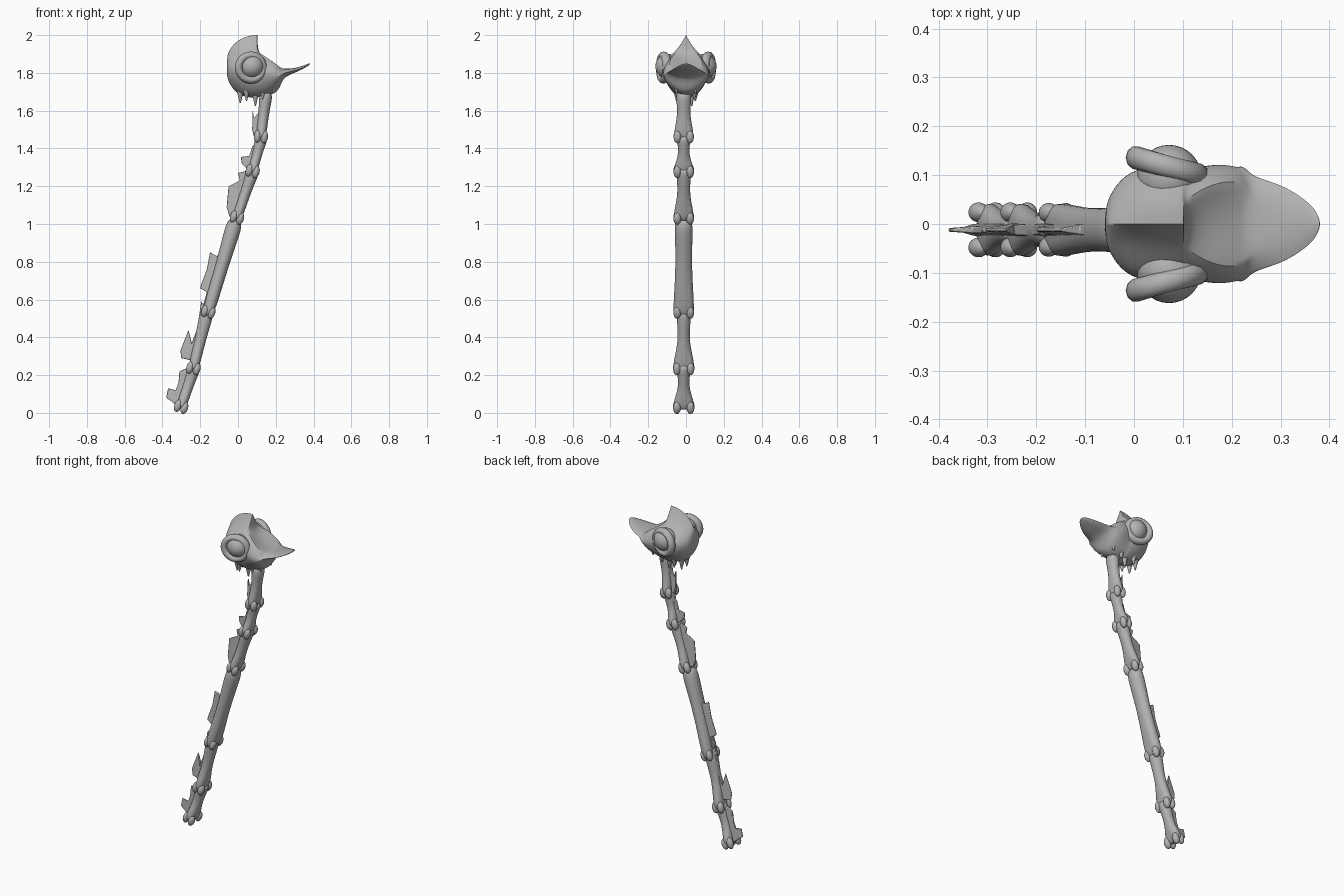
import bpy, bmesh, math
from mathutils import Vector, Matrix

if "Cube" in bpy.data.objects:
    bpy.data.objects.remove(bpy.data.objects["Cube"])

bone = bpy.data.materials.new("grey bone")
bone.diffuse_color = (0.45, 0.45, 0.45, 1)
bone.use_nodes = True
bone.node_tree.nodes["Principled BSDF"].inputs["Base Color"].default_value = bone.diffuse_color
YC = -0.012  # the neck sits slightly off the centre plane


def finish(bm, name, level=0, angle=50):
    bmesh.ops.recalc_face_normals(bm, faces=bm.faces[:])
    me = bpy.data.meshes.new(name)
    bm.to_mesh(me)
    bm.free()
    me.materials.append(bone)
    ob = bpy.data.objects.new(name, me)
    bpy.context.collection.objects.link(ob)
    if level:
        mod = ob.modifiers.new("smooth", 'SUBSURF')
        mod.levels = mod.render_levels = level
    bpy.ops.object.select_all(action='DESELECT')
    bpy.context.view_layer.objects.active = ob
    ob.select_set(True)
    bpy.ops.object.shade_smooth_by_angle(angle=math.radians(angle))
    return ob


def loft(bm, rings, caps=True):
    vs = [[bm.verts.new(p) for p in r] for r in rings]
    n = len(vs[0])
    for a, b in zip(vs, vs[1:]):
        for i in range(n):
            bm.faces.new((a[i], a[(i + 1) % n], b[(i + 1) % n], b[i]))
    if caps:
        bm.faces.new(vs[0])
        bm.faces.new(vs[-1])
    return vs


def blob(bm, centre, size, tilt=0.0):
    m = Matrix.Translation(centre) @ Matrix.Rotation(tilt, 4, 'Y') @ Matrix.Diagonal((*size, 1))
    bmesh.ops.create_uvsphere(bm, u_segments=16, v_segments=10, radius=1, matrix=m)


# Skull, crest and beak: x, ridge z, brow (y, z), cheek (y, z), jaw (y, z), underside z
sections = [
    (-.060, 1.885, .020, 1.86, .035, 1.82, .020, 1.79, 1.78),
    (-.047, 1.92, .030, 1.88, .080, 1.82, .050, 1.76, 1.74),
    (-.010, 1.968, .035, 1.90, .135, 1.83, .080, 1.73, 1.67),
    (.050, 1.997, .040, 1.92, .140, 1.84, .095, 1.71, 1.65),
    (.102, 2.00, .040, 1.93, .135, 1.85, .095, 1.70, 1.65),
    (.106, 1.90, .050, 1.91, .130, 1.85, .090, 1.70, 1.66),
    (.160, 1.85, .085, 1.88, .145, 1.79, .075, 1.70, 1.67),
    (.218, 1.825, .090, 1.835, .140, 1.78, .065, 1.72, 1.69),
    (.235, 1.82, .070, 1.822, .098, 1.80, .060, 1.78, 1.775),
    (.300, 1.825, .050, 1.82, .085, 1.81, .050, 1.80, 1.80),
    (.360, 1.845, .025, 1.842, .045, 1.835, .025, 1.828, 1.828),
    (.382, 1.853, .008, 1.852, .014, 1.850, .008, 1.846, 1.846),
]
bm = bmesh.new()
crease = bm.edges.layers.float.new("crease_edge")
vcrease = bm.verts.layers.float.new("crease_vert")
rings = []
for x, t, y1, z1, y2, z2, y3, z3, b in sections:
    half = [(y1, z1), (y2, z2), (y3, z3)]
    rings.append([(x, 0, t)] + [(x, y, z) for y, z in half] + [(x, 0, b)]
                 + [(x, -y, z) for y, z in reversed(half)])
vs = loft(bm, rings)
vs[4][0][vcrease] = 1.0
for i in range(4):                      # sharp crest ridge
    bm.edges.get((vs[i][0], vs[i + 1][0]))[crease] = 1.0
for j in (1, 7):                        # sharp crest front and face rim
    bm.edges.get((vs[4][0], vs[4][j]))[crease] = 0.9
    for i in range(4, 8):
        bm.edges.get((vs[i][j], vs[i + 1][j]))[crease] = 0.6
for i in range(7, 11):                  # thin beak edge
    for j in (2, 6):
        bm.edges.get((vs[i][j], vs[i + 1][j]))[crease] = 0.8
finish(bm, "skull", 3)

# Eyes, eye sockets and lower skull spikes on both sides
for side, s in (("left", 1), ("right", -1)):
    bm = bmesh.new()
    bmesh.ops.create_uvsphere(bm, u_segments=32, v_segments=20, radius=.066,
                              matrix=Matrix.Translation((.072, s * .096, 1.835)))
    finish(bm, side + "_eye")

    bm = bmesh.new()
    ring = []
    for i in range(33):
        a = 2 * math.pi * i / 32
        c, d = math.cos(a), math.sin(a)
        row = []
        for k in range(10):
            p = 2 * math.pi * k / 10
            r = .065 + .020 * math.cos(p)
            row.append((.068 + r * c, s * (.118 - .018 * c + .024 * math.sin(p)), 1.828 + r * d))
        ring.append(row)
    loft(bm, ring, caps=False)
    bmesh.ops.remove_doubles(bm, verts=bm.verts[:], dist=1e-5)
    finish(bm, side + "_eye_socket")

    bm = bmesh.new()
    for x, y, top, tip, r in ((.012, .025, 1.74, 1.64, .028), (.045, .05, 1.73, 1.652, .025),
                              (.092, .03, 1.73, 1.625, .028), (.13, .045, 1.73, 1.66, .024),
                              (.19, .05, 1.76, 1.69, .024)):
        bmesh.ops.create_cone(bm, segments=10, radius1=.003, radius2=r, depth=top - tip, cap_ends=True,
                              matrix=Matrix.Translation((x, s * y, (top + tip) / 2)))
    finish(bm, side + "_skull_spikes")

# Neck bones: name, top (x, z), bottom (x, z), waist half width, depth, lower half width
bones = [
    ("first", (.150, 1.70), (.120, 1.45), .036, .034, .054),
    ("second", (.128, 1.47), (.075, 1.27), .030, .032, .055),
    ("third", (.085, 1.30), (-.010, 1.02), .034, .034, .055),
    ("fourth", (-.010, 1.03), (-.165, .51), .045, .042, .056),
    ("fifth", (-.160, .55), (-.240, .22), .032, .036, .058),
    ("sixth", (-.225, .26), (-.305, .02), .030, .034, .058),
]
# Back fins as (x, z) outlines
fins = {
    "first": [(.13, 1.62), (.085, 1.56), (.078, 1.60), (.075, 1.50), (.085, 1.46), (.12, 1.47)],
    "second": [(.12, 1.46), (.075, 1.41), (.06, 1.36), (.015, 1.355), (.02, 1.32), (.05, 1.29), (.09, 1.29)],
    "third": [(.08, 1.29), (.0, 1.27), (.01, 1.23), (-.05, 1.20), (-.06, 1.09), (-.045, 1.04), (0, 1.05)],
    "fourth": [(-.055, .95), (-.11, .83), (-.148, .85), (-.165, .76), (-.195, .68), (-.20, .66),
               (-.165, .64), (-.19, .55), (-.13, .6)],
    "fifth": [(-.165, .55), (-.195, .59), (-.215, .45), (-.245, .37), (-.262, .44), (-.305, .33),
              (-.30, .29), (-.255, .28), (-.21, .35)],
    "sixth": [(-.24, .25), (-.31, .22), (-.315, .16), (-.33, .12), (-.37, .13), (-.38, .08),
              (-.35, .06), (-.33, .04), (-.28, .08)],
}
# Width and depth along each bone: (t, width from waist to lower, depth factor)
profile = [(0, -.3, .6), (.06, .15, 1.05), (.15, .25, 1.1), (.35, 0, .9), (.55, .05, .85),
           (.75, .6, 1.0), (.88, .95, 1.05), (.96, .8, .9), (1, .2, .5)]
for name, top, bot, waist, depth, low in bones:
    a, b = Vector((top[0], YC, top[1])), Vector((bot[0], YC, bot[1]))
    axis = (b - a).normalized()
    across = axis.cross(Vector((0, 1, 0)))
    bm = bmesh.new()
    rings = []
    for t, w, d in profile:
        c = a.lerp(b, t)
        hw = waist + (low - waist) * w
        ring = []
        for i in range(16):
            p = 2 * math.pi * i / 16
            # flared ends are pinched in the middle so they read as paired lobes
            pinch = 1 - .3 * max(w, 0) * abs(math.sin(p)) ** 3
            ring.append(c + Vector((0, hw * math.cos(p), 0)) + across * (depth * d * pinch * math.sin(p)))
        rings.append(ring)
    loft(bm, rings)
    # paired joint knobs at the lower end and small ones at the top
    tilt = math.atan2(-axis.x, -axis.z)
    for s in (-1, 1):
        end = a.lerp(b, .95)
        blob(bm, end + Vector((0, s * low * .62, 0)) + across * .018, (.020, .021, .034), tilt)
        blob(bm, end + Vector((0, s * low * .62, 0)) - across * .018, (.020, .021, .034), tilt)
        blob(bm, a.lerp(b, .07) + Vector((0, s * waist * .5, 0)), (.024, .018, .035), tilt)
    finish(bm, name + "_neck_bone", 1)

    # back fin, thick at the bone and thin at the free edge
    bm = bmesh.new()
    face = bm.faces.new([bm.verts.new((x, YC - .009, z)) for x, z in fins[name]])
    out = bmesh.ops.extrude_face_region(bm, geom=[face])
    bmesh.ops.translate(bm, vec=(0, .018, 0),
                        verts=[v for v in out["geom"] if isinstance(v, bmesh.types.BMVert)])
    for v in bm.verts:
        q = Vector((v.co.x, YC, v.co.z)) - a
        dist = (q - axis * q.dot(axis)).length
        v.co.y = YC + (v.co.y - YC) * max(.4, 2.0 - dist * 22)
    fin = finish(bm, name + "_back_fin", 0, 40)
    bev = fin.modifiers.new("soft edge", 'BEVEL')
    bev.width = .003
    bev.segments = 2
